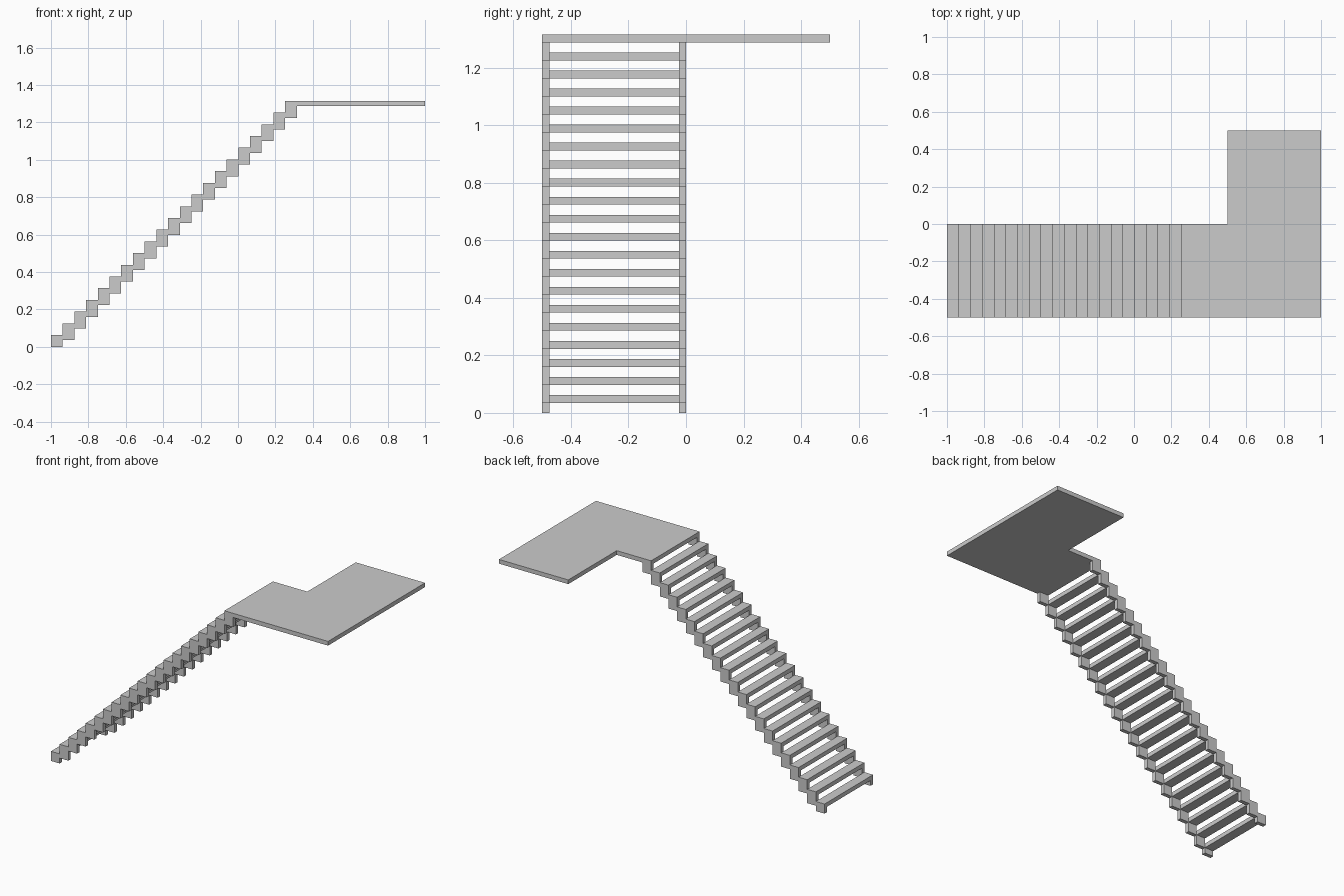
import bpy, bmesh
from mathutils import Vector

if "Cube" in bpy.data.objects:
    bpy.data.objects.remove(bpy.data.objects["Cube"])

STEPS = 21          # the last step is the landing itself
P = 0.0626          # rise and run of one step
T = 0.0275          # tread and landing thickness
X0 = -1.0
Y0, Y1 = -0.5, 0.0  # flight width
S = 0.025           # stringer thickness


def extrude(name, pts, direction):
    """Solid made from a planar outline pushed along a vector."""
    bm = bmesh.new()
    face = bm.faces.new([bm.verts.new(p) for p in pts])
    res = bmesh.ops.extrude_face_region(bm, geom=[face])
    top = [v for v in res["geom"] if isinstance(v, bmesh.types.BMVert)]
    bmesh.ops.translate(bm, verts=top, vec=Vector(direction))
    bmesh.ops.recalc_face_normals(bm, faces=bm.faces)
    mesh = bpy.data.meshes.new(name)
    bm.to_mesh(mesh)
    bm.free()
    obj = bpy.data.objects.new(name, mesh)
    bpy.context.collection.objects.link(obj)
    return obj


# Zigzag stringer outline: stepped upper edge, then stepped lower edge
upper, lower = [], []
for i in range(STEPS):
    xa, xb = X0 + i * P, X0 + (i + 1) * P
    top = (i + 1) * P - (T if i == STEPS - 1 else 0)
    bottom = max(0, i * P - T)
    upper += [(xa, top), (xb, top)]
    lower += [(xa, bottom), (xb, bottom)]
outline = upper + lower[::-1]

for name, y in (("front_stringer", Y0), ("back_stringer", Y1 - S)):
    extrude(name, [(x, y, z) for x, z in outline], (0, S, 0))

# Open treads between the stringers
for i in range(STEPS - 1):
    xa, xb, z = X0 + i * P, X0 + (i + 1) * P, (i + 1) * P - T
    extrude(f"tread_{i + 1:02d}",
            [(xa, Y0 + S, z), (xb, Y0 + S, z), (xb, Y1 - S, z), (xa, Y1 - S, z)],
            (0, 0, T))

# L-shaped landing
xl, zl = X0 + (STEPS - 1) * P, STEPS * P - T
plan = [(xl, Y0), (1, Y0), (1, 0.5), (0.5, 0.5), (0.5, Y1), (xl, Y1)]
extrude("landing", [(x, y, zl) for x, y in plan], (0, 0, T))
